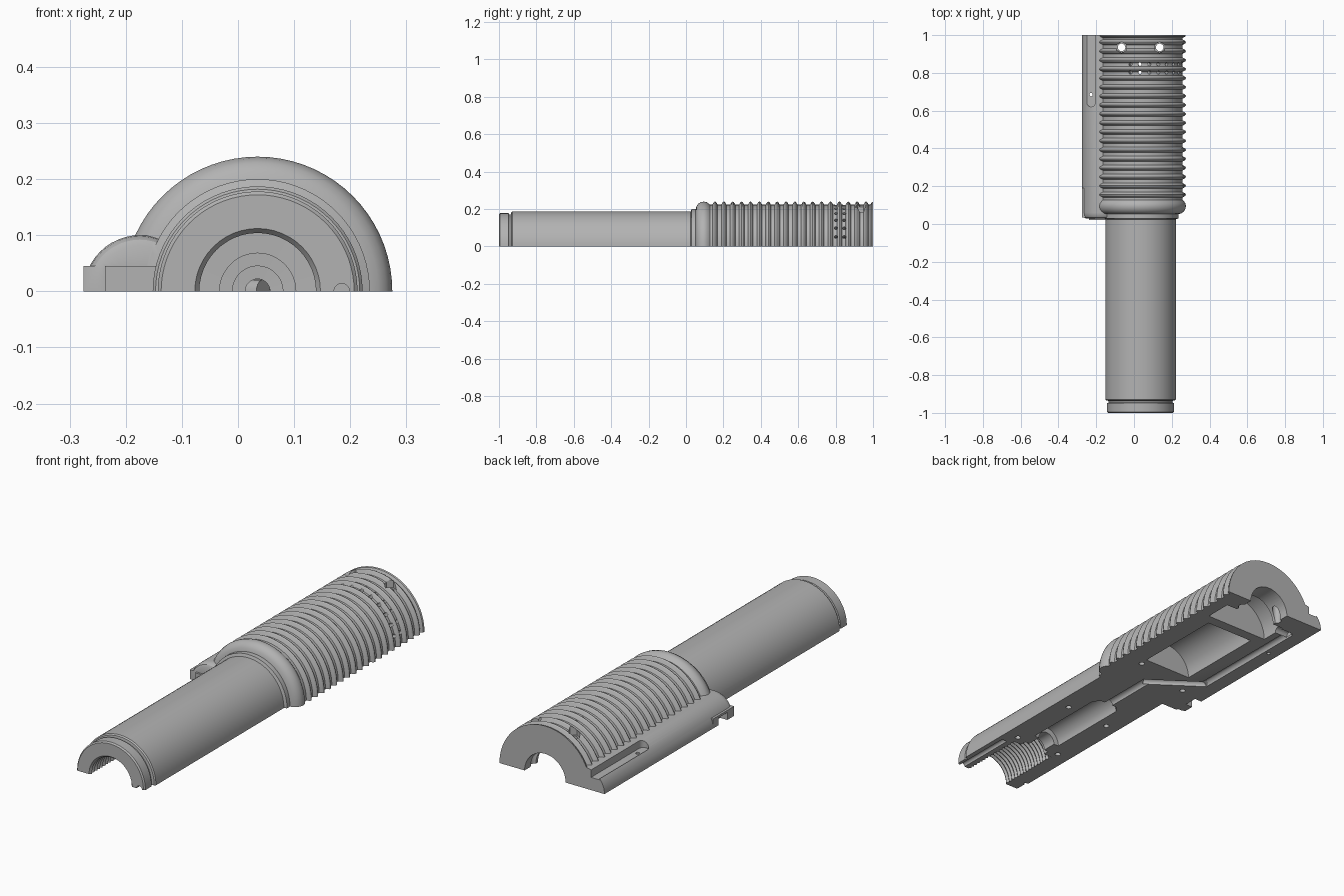
import bpy, bmesh, math
from mathutils import Vector, Matrix

cube = bpy.data.objects.get("Cube")
if cube:
    bpy.data.objects.remove(cube, do_unlink=True)

AXIS = 0.035      # x of the main axis
SIDE = -0.175     # x of the side tube axis

grey = bpy.data.materials.new("matte_grey")
grey.use_nodes = True
COLOUR = (0.45, 0.45, 0.45, 1)
grey.diffuse_color = COLOUR
grey.node_tree.nodes["Principled BSDF"].inputs["Base Color"].default_value = COLOUR


def to_object(name, bm):
    bmesh.ops.recalc_face_normals(bm, faces=bm.faces)
    mesh = bpy.data.meshes.new(name)
    bm.to_mesh(mesh)
    bm.free()
    mesh.materials.append(grey)
    obj = bpy.data.objects.new(name, mesh)
    bpy.context.scene.collection.objects.link(obj)
    return obj


def lathe(name, profile, cx=AXIS, steps=72):
    """Solid of revolution about a y-parallel axis; profile holds (y, radius)."""
    bm = bmesh.new()
    points = [(profile[0][0], 0)] + profile + [(profile[-1][0], 0)]
    verts = [bm.verts.new((cx + r, y, 0)) for y, r in points]
    edges = [bm.edges.new(pair) for pair in zip(verts, verts[1:])]
    bmesh.ops.spin(bm, geom=verts + edges, cent=(cx, 0, 0), axis=(0, 1, 0),
                   angle=math.tau, steps=steps)
    bmesh.ops.remove_doubles(bm, verts=bm.verts, dist=1e-5)
    return to_object(name, bm)


def rods(name, ends, radius, segments=20):
    """Straight cylinders between pairs of points, in one mesh."""
    bm = bmesh.new()
    for a, b in ends:
        a, b = Vector(a), Vector(b)
        turn = (b - a).to_track_quat('Z', 'Y').to_matrix().to_4x4()
        bmesh.ops.create_cone(bm, cap_ends=True, segments=segments, radius1=radius,
                              radius2=radius, depth=(b - a).length,
                              matrix=Matrix.Translation((a + b) / 2) @ turn)
    return to_object(name, bm)


def box(name, low, high):
    bm = bmesh.new()
    low, high = Vector(low), Vector(high)
    bmesh.ops.create_cube(bm, size=1, matrix=Matrix.Translation((low + high) / 2)
                          @ Matrix.Diagonal((*(high - low), 1)))
    return to_object(name, bm)


def combine(target, tool, operation):
    """Apply a boolean and drop the tool."""
    tool.hide_render = True
    mod = target.modifiers.new(tool.name, 'BOOLEAN')
    mod.operation, mod.solver, mod.object = operation, 'EXACT', tool
    bpy.context.view_layer.objects.active = target
    bpy.ops.object.modifier_apply(modifier=mod.name)
    bpy.data.objects.remove(tool, do_unlink=True)


# Barrel with a grooved nose and a collar
body = lathe("half_housing", [
    (-1, .172), (-.994, .178), (-.948, .178), (-.946, .17), (-.936, .17),
    (-.934, .182), (-.928, .187), (.025, .187), (.03, .2), (.12, .2)])

# Grip: rounded front lip, then evenly spaced ribs
grip = [(.052, .2), (.056, .215), (.066, .229), (.08, .237), (.095, .24),
        (.11, .237), (.122, .228), (.128, .223)]
PITCH = .0475
for i in range(18):
    y = .155 + i * PITCH
    grip += [(y - .014, .223), (y - .006, .237), (y, .24), (y + .006, .237), (y + .014, .223)]
grip += [(.985, .223), (.992, .236), (1, .238)]
combine(body, lathe("ribbed_grip", grip), 'UNION')

# Side tube with its front switch plate and tab
combine(body, lathe("side_tube", [(.03, .082), (.035, .092), (.045, .098), (.06, .1), (1, .1)],
                    cx=SIDE, steps=48), 'UNION')
combine(body, box("side_plate", (-.275, .034, -.05), (-.2, .19, .045)), 'UNION')
combine(body, box("front_tab", (-.237, .02, -.05), (-.14, .06, .045)), 'UNION')

# Threaded mouth, valve neck and narrow air passage
bore = [(-1.05, .112)]
for i in range(16):
    y = -1 + i * .02
    bore += [(y, .112), (y + .01, .104)]
bore += [(-.68, .112), (-.679, .068), (-.65, .068), (-.649, .045), (-.58, .045),
         (-.579, .07), (-.17, .07), (-.14, .045), (-.139, .022), (.14, .022)]
combine(body, lathe("barrel_bore", bore, steps=48), 'DIFFERENCE')

# Large chamber, and the rear recess behind its dividing wall
combine(body, lathe("main_chamber", [(.28, .125), (.72, .125)], steps=48), 'DIFFERENCE')
combine(body, lathe("rear_recess", [(.77, .165), (.9, .165), (.901, .107), (1.05, .107)],
                    steps=48), 'DIFFERENCE')

# Bypass channel from the passage through the side tube to the recess
path = [(AXIS, .125, 0), (-.185, .28, 0), (-.185, .87, 0), (-.1, .87, 0)]
for a, b in zip(path, path[1:]):
    reach = (Vector(b) - Vector(a)).normalized() * .012
    combine(body, rods("bypass", [(Vector(a) - reach, Vector(b) + reach)], .021), 'DIFFERENCE')

# Two rows of radial vents
vents = []
for y in (.802, .846):
    for i in range(8):
        t = math.radians(104 - 13 * i)
        d = Vector((math.cos(t), 0, math.sin(t)))
        c = Vector((AXIS, y, 0))
        vents.append((c + d * .14, c + d * .28))
combine(body, rods("vents", vents, .009, 12), 'DIFFERENCE')

# Screw holes with counterbores near the rear
for z, radius, sides in ((-.05, .02, 20), (.185, .03, 6)):
    holes = [((AXIS + s * .101, .935, z), (AXIS + s * .101, .935, .3)) for s in (-1, 1)]
    combine(body, rods("screw_holes", holes, radius, sides), 'DIFFERENCE')

# Alignment pin sockets on the parting face
pins = [(.155, .24), (.155, -.28), (-.086, -.3), (-.146, .17), (-.083, -.64), (.155, -.64)]
combine(body, rods("pin_sockets", [((x, y, -.03), (x, y, .03)) for x, y in pins], .013), 'DIFFERENCE')

# Small wire groove in the nose
combine(body, rods("nose_groove", [((.185, -1.05, 0), (.185, -.7, 0))], .014), 'DIFFERENCE')

# Open slot on top of the side tube with a round end and a small hole
combine(body, box("tube_slot", (-.25, .642, .06), (-.205, 1.05, .15)), 'DIFFERENCE')
combine(body, rods("slot_end", [((-.2275, .643, .06), (-.2275, .643, .15))], .0225), 'DIFFERENCE')
combine(body, rods("slot_hole", [((-.2275, .685, -.05), (-.2275, .685, .1))], .009), 'DIFFERENCE')

# Switch notch in the side plate
combine(body, box("switch_notch", (-.3, .085, -.05), (-.238, .15, .035)), 'DIFFERENCE')

# Split along the parting face
combine(body, box("lower_half", (-1, -2, -1), (1, 2, 0)), 'DIFFERENCE')

bpy.ops.object.select_all(action='DESELECT')
body.select_set(True)
bpy.context.view_layer.objects.active = body
bpy.ops.object.shade_smooth_by_angle(angle=math.radians(32))
